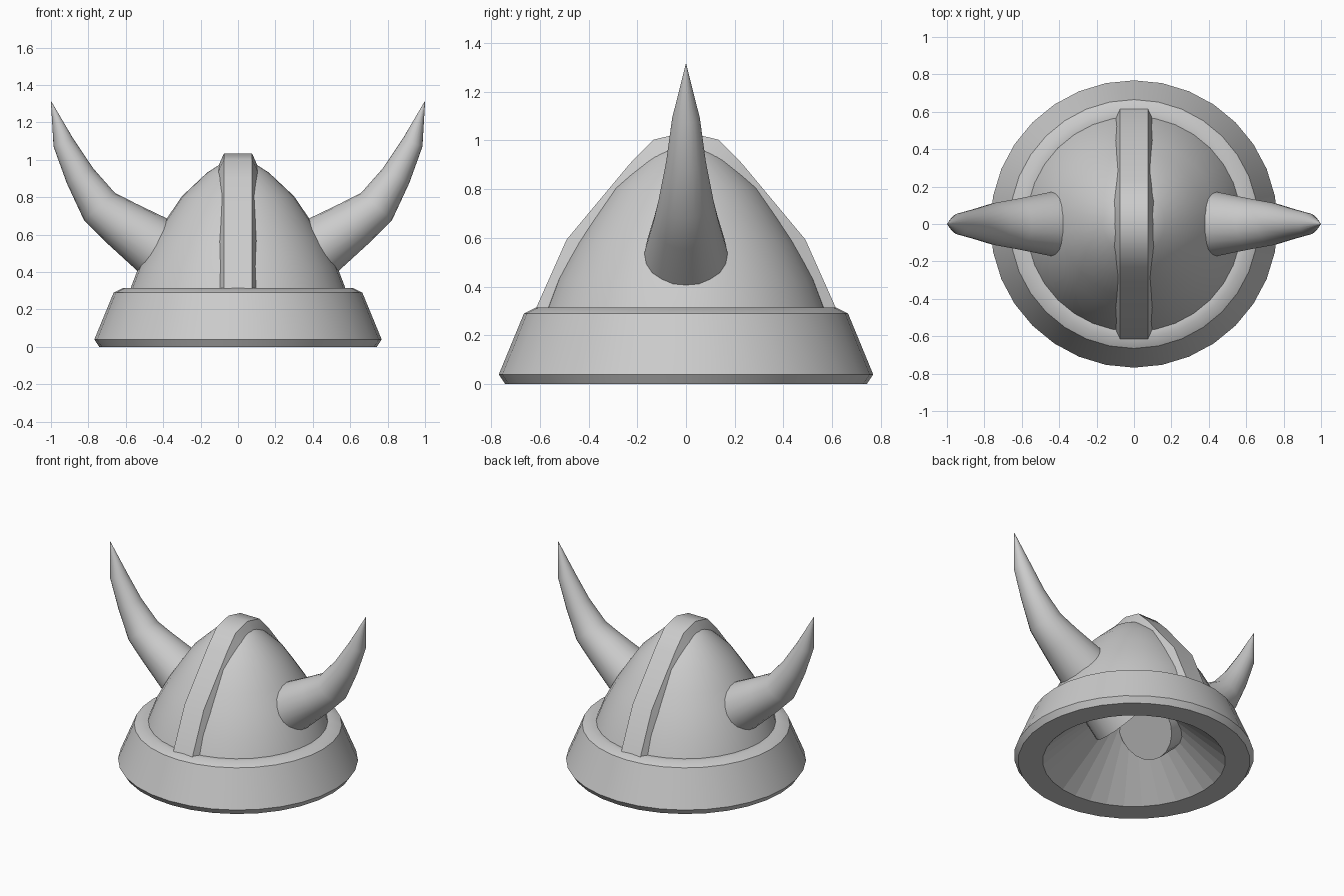
import bpy, bmesh, math
from mathutils import Vector

if "Cube" in bpy.data.objects:
    bpy.data.objects.remove(bpy.data.objects["Cube"])


def finish(name, bm, angle=35):
    bmesh.ops.remove_doubles(bm, verts=bm.verts, dist=1e-5)
    bmesh.ops.recalc_face_normals(bm, faces=bm.faces)
    mesh = bpy.data.meshes.new(name)
    bm.to_mesh(mesh)
    bm.free()
    ob = bpy.data.objects.new(name, mesh)
    bpy.context.collection.objects.link(ob)
    bpy.ops.object.select_all(action='DESELECT')
    ob.select_set(True)
    bpy.context.view_layer.objects.active = ob
    bpy.ops.object.shade_smooth_by_angle(angle=math.radians(angle))
    return ob


def lathe(name, profile, sides=32, angle=35):
    bm = bmesh.new()
    vs = [bm.verts.new((r, 0, z)) for r, z in profile]
    edges = [bm.edges.new(p) for p in zip(vs, vs[1:])]
    bmesh.ops.spin(bm, geom=vs + edges, cent=(0, 0, 0), axis=(0, 0, 1),
                   angle=math.tau, steps=sides, use_duplicate=False)
    return finish(name, bm, angle)


def loft(name, rings, angle=35):
    # Skin between closed rings and cap both ends
    bm = bmesh.new()
    loops = [[bm.verts.new(p) for p in ring] for ring in rings]
    n = len(loops[0])
    for a, b in zip(loops, loops[1:]):
        for i in range(n):
            j = (i + 1) % n
            bm.faces.new((a[i], a[j], b[j], b[i]))
    bm.faces.new(loops[0])
    bm.faces.new(loops[-1])
    return finish(name, bm, angle)


# Helmet shell: pointed dome and flared brim band
lathe("dome_and_brim", [
    (0, 1.0), (.09, .98), (.165, .932), (.30, .805), (.385, .68),
    (.45, .58), (.53, .43), (.575, .312), (.615, .315), (.665, .29),
    (.768, .04), (.742, 0), (.585, 0)])

# Faceted conical hollow underneath (normals face down into the hollow)
hollow = lathe("hollow", [(.585, 0), (0, .52)], angle=3)
hollow.data.flip_normals()

# Raised crest strip running front to back
half = [(.625, .29), (.49, .593), (.23, .905), (.133, 1.003)]
path = [(-y, z) for y, z in half] + [(0, 1.035)] + [(y, z) for y, z in half[::-1]]
rings = []
for y, z in path:
    outer = Vector((y, z))
    inner = outer + (Vector((0, .3)) - outer).normalized() * .09
    rings.append([(-.075, *outer), (.075, *outer), (.115, *inner), (-.115, *inner)])
loft("crest", rings, 50)

# Curved horns: x, z, radius along the centre line, sideways widening
HORN = [(.09, .28, .215, 1.03), (.46, .55, .16, 1.05), (.623, .66, .131, 1.03),
        (.741, .751, .11, 1.03), (.845, .915, .081, 1), (.933, 1.091, .057, 1),
        (.9995, 1.313, .001, 1)]
for side, name in ((1, "right_horn"), (-1, "left_horn")):
    rings = []
    for k, (x, z, r, w) in enumerate(HORN):
        a = HORN[max(k - 1, 0)]
        b = HORN[min(k + 1, len(HORN) - 1)]
        t = Vector((b[0] - a[0], b[1] - a[1])).normalized()
        rings.append([(side * (x - t.y * r * math.sin(f)), r * w * math.cos(f),
                       z + t.x * r * math.sin(f))
                      for f in (math.tau * i / 20 for i in range(20))])
    loft(name, rings, 50)
